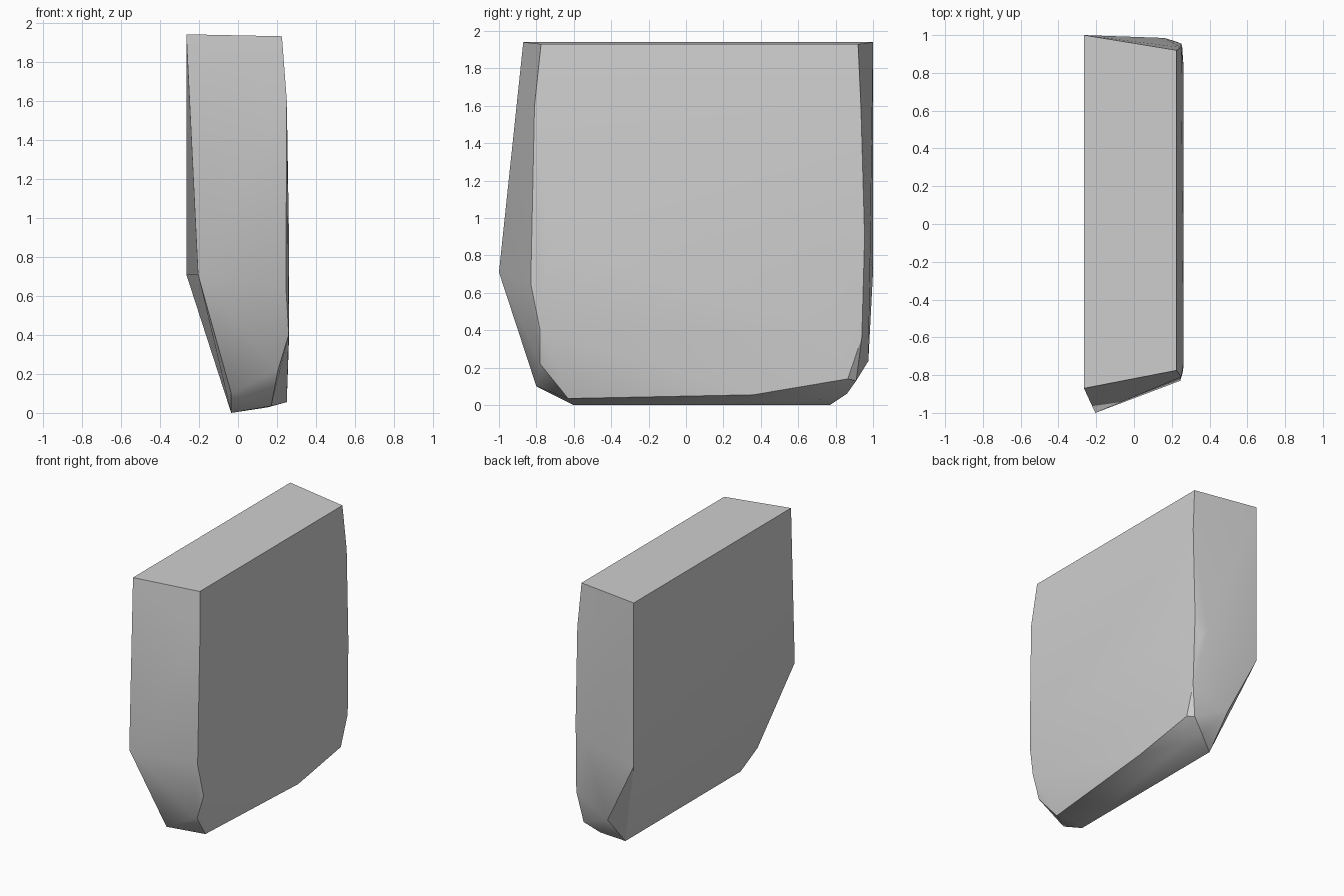
import bpy
import bmesh
import math

cube = bpy.data.objects.get("Cube")
if cube:
    bpy.data.objects.remove(cube, do_unlink=True)

# Single flat grey for the whole block
grey = bpy.data.materials.new("light grey")
grey.use_nodes = True
colour = (0.62, 0.62, 0.62, 1)
grey.diffuse_color = colour
grey.node_tree.nodes["Principled BSDF"].inputs["Base Color"].default_value = colour

# Flat inner side, with the lower half sloping to the bottom edge
inner_side = [(-.265, -.87, 1.94), (-.265, 1, 1.94), (-.265, 1, .71),
              (-.205, -1, .71), (-.035, -.8, .1), (-.035, -.6, 0),
              (-.035, .77, 0), (-.03, .975, .235)]
# Front rim of the outer side, from top to bottom
front_rim = [(.225, -.775, 1.93), (.25, -.81, 1.6), (.245, -.83, .65),
             (.26, -.78, .4), (.205, -.78, .22), (.17, -.63, .035)]
# Back rim of the outer side, rounded into the back face
back_rim = [(.225, .92, 1.93), (.25, .935, 1.6), (.25, .955, .9),
            (.16, .985, .8), (.22, .967, .75), (.262, .84, .8),
            (.255, .94, .36), (.25, .865, .14)]
# Outer bulge, lower edge and rounded bottom corner
lower_edge = [(.262, -.74, .85), (.262, .8, .4), (.25, .36, .055),
              (.15, .72, .028), (.11, .86, .06), (.215, .91, .13)]

# Wrap the corner points in one convex shell
bm = bmesh.new()
for point in inner_side + front_rim + back_rim + lower_edge:
    bm.verts.new(point)
hull = bmesh.ops.convex_hull(bm, input=bm.verts)
loose = [v for v in bm.verts if not v.link_faces]
bmesh.ops.delete(bm, geom=loose, context='VERTS')
bmesh.ops.dissolve_limit(bm, angle_limit=math.radians(1),
                         verts=bm.verts, edges=bm.edges)
bmesh.ops.recalc_face_normals(bm, faces=bm.faces)

mesh = bpy.data.meshes.new("chipped_block")
bm.to_mesh(mesh)
bm.free()
mesh.materials.append(grey)
block = bpy.data.objects.new("chipped_block", mesh)
bpy.context.collection.objects.link(block)

# Smooth the shallow facets and keep the main edges crisp
bpy.ops.object.select_all(action='DESELECT')
block.select_set(True)
bpy.context.view_layer.objects.active = block
bpy.ops.object.shade_smooth_by_angle(angle=math.radians(30))
